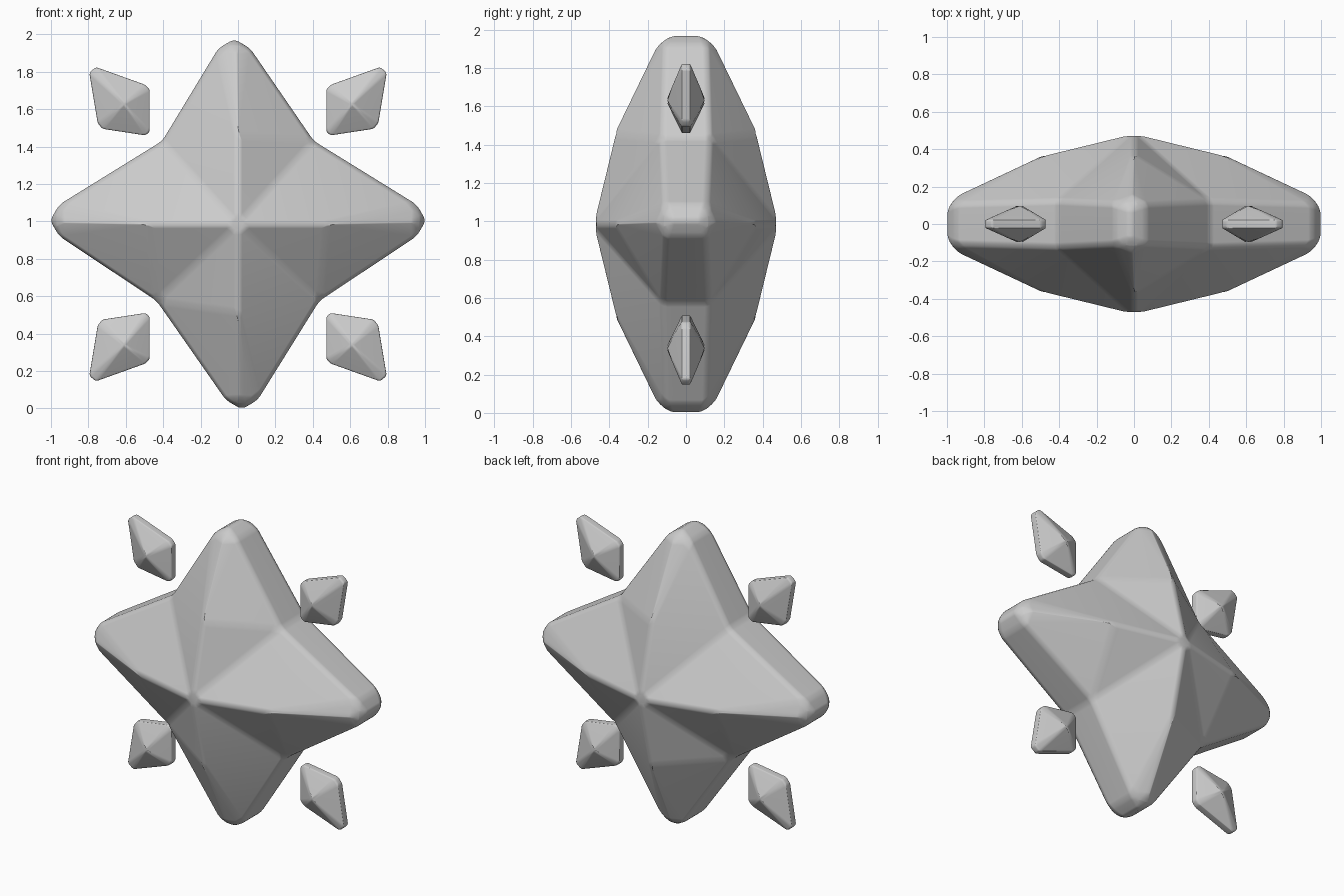
import bpy, bmesh, math
from mathutils import Vector

cube = bpy.data.objects.get("Cube")
if cube:
    bpy.data.objects.remove(cube)

MID = 0.985  # height of the centre of the star

grey = bpy.data.materials.new("plain grey")
grey.use_nodes = True
grey.diffuse_color = (0.6, 0.6, 0.6, 1)
grey.node_tree.nodes["Principled BSDF"].inputs["Base Color"].default_value = (0.6, 0.6, 0.6, 1)


def finish(bm, name, width, segments):
    """Turn a bmesh into a softly bevelled, smooth object."""
    bmesh.ops.remove_doubles(bm, verts=bm.verts, dist=0.0005)
    bmesh.ops.recalc_face_normals(bm, faces=bm.faces)
    mesh = bpy.data.meshes.new(name)
    bm.to_mesh(mesh)
    bm.free()
    mesh.materials.append(grey)
    mesh.shade_smooth()
    obj = bpy.data.objects.new(name, mesh)
    bpy.context.collection.objects.link(obj)
    bevel = obj.modifiers.new("soft edges", "BEVEL")
    bevel.width = width
    bevel.segments = segments
    bevel.limit_method = "ANGLE"
    bevel.angle_limit = math.radians(8)
    obj.modifiers.new("even shading", "WEIGHTED_NORMAL")
    return obj


# Star: four arms, each with a front and back ridge, joined by a flat rim
bm = bmesh.new()


def face(*points):
    bm.faces.new([bm.verts.new(p) for p in points])


# arm direction, sideways direction, tip reach, sideways lean of the tip
arms = [((0, 1), (1, 0), 0.99, -0.02), ((1, 0), (0, 1), 1.005, 0.02),
        ((0, -1), (1, 0), 0.99, 0.02), ((-1, 0), (0, 1), 1.005, 0.02)]

for out, across, reach, lean in arms:
    out, across = Vector(out), Vector(across)

    def at(along, side, depth):
        p = out * along + across * side
        return (p.x, depth, MID + p.y)

    for s in (-1, 1):
        corner = out + across * s
        notch_x = 0.405 if corner.y > 0 else 0.435
        notch_z = 0.445 if corner.y > 0 else 0.41

        def notch(depth):
            return (corner.x * notch_x, depth, MID + corner.y * notch_z)

        def shoulder(depth):
            return at(reach - 0.05, lean + s * 0.085, depth)

        for d in (-1, 1):
            centre = at(0, 0, d * 0.49)
            ridge = at(0.47, 0, d * 0.375)
            brow = at(reach - 0.055, lean * 0.5, d * 0.15)
            tip = at(reach, lean, d * 0.08)
            face(centre, ridge, notch(d * 0.125))
            face(ridge, brow, shoulder(d * 0.11))
            face(ridge, shoulder(d * 0.11), notch(d * 0.125))
            face(brow, tip, shoulder(d * 0.11))
        face(shoulder(-0.11), notch(-0.125), notch(0.125), shoulder(0.11))
        face(at(reach, lean, -0.08), shoulder(-0.11), shoulder(0.11), at(reach, lean, 0.08))

finish(bm, "star", 0.035, 3)

# Four small floating crystals, mirrored left to right and top to bottom
outline = [(0.76, 0.84), (0.795, 0.81), (0.75, 0.54), (0.725, 0.51),
           (0.495, 0.475), (0.472, 0.495), (0.472, 0.72), (0.495, 0.745)]
for sx, side in ((1, "left"), (-1, "right")):
    for sz, level in ((1, "upper"), (-1, "lower")):
        bm = bmesh.new()
        for d in (-1, 1):
            for x, z in outline:
                bm.verts.new((sx * x, d * 0.022, MID + sz * z))
            bm.verts.new((sx * 0.61, d * 0.105, MID + sz * 0.645))
        bmesh.ops.convex_hull(bm, input=bm.verts)
        finish(bm, f"{level}_{side}_crystal", 0.01, 2)
